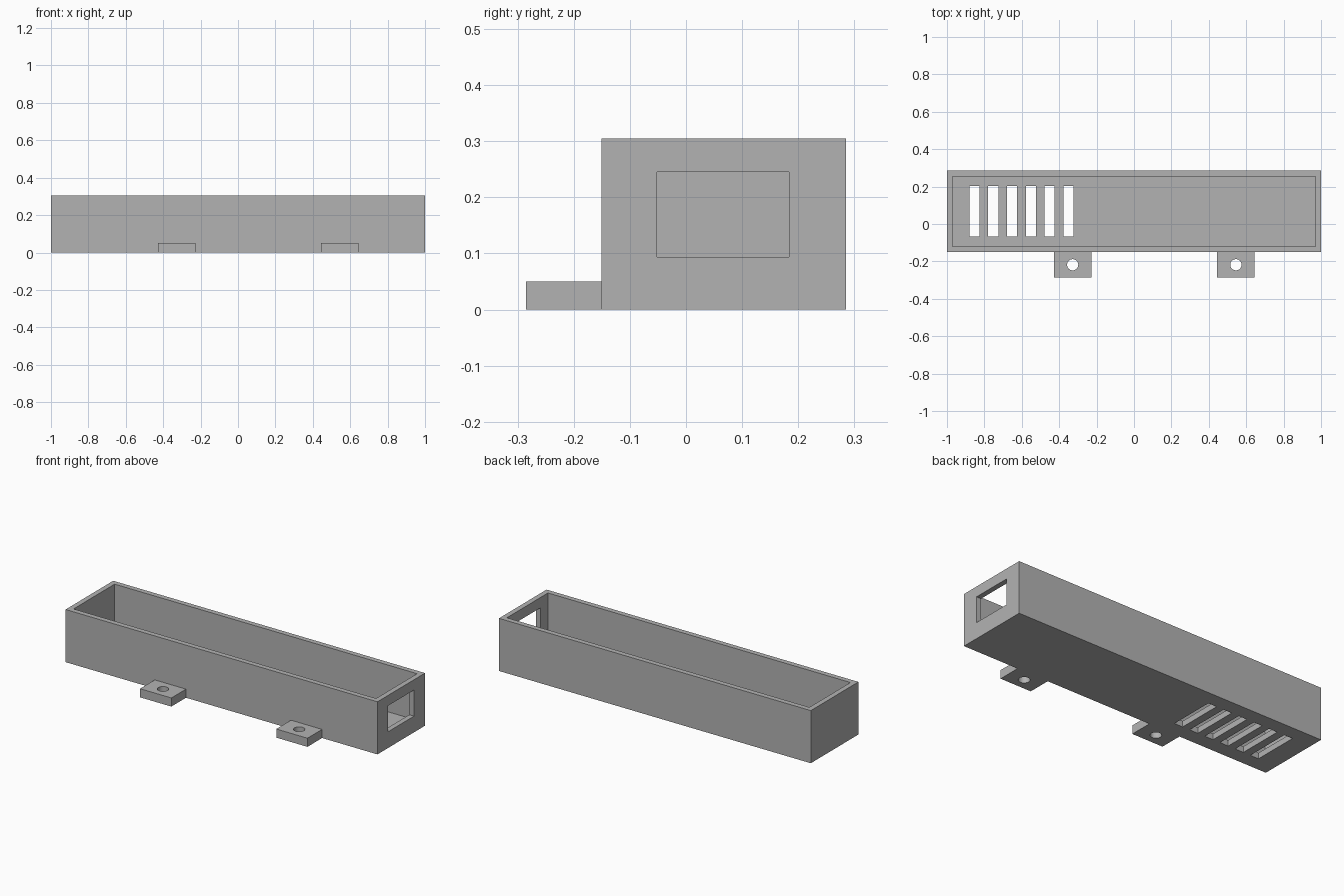
import bpy

default = bpy.data.objects.get("Cube")
if default:
    bpy.data.objects.remove(default, do_unlink=True)

grey = bpy.data.materials.new("plain grey")
grey.use_nodes = True
grey.diffuse_color = (0.45, 0.45, 0.45, 1)
grey.node_tree.nodes["Principled BSDF"].inputs["Base Color"].default_value = grey.diffuse_color


def box(name, x, y, z):
    """Box spanning the given (min, max) ranges."""
    bpy.ops.mesh.primitive_cube_add(size=1)
    ob = bpy.context.object
    ob.name = name
    ob.location = [(r[0] + r[1]) / 2 for r in (x, y, z)]
    ob.scale = [r[1] - r[0] for r in (x, y, z)]
    bpy.ops.object.transform_apply(location=True, rotation=False, scale=True)
    ob.data.materials.append(grey)
    return ob


def cut(target, cutter):
    """Subtract the cutter from the target, then discard it."""
    cutter.hide_render = True
    mod = target.modifiers.new("cut", 'BOOLEAN')
    mod.operation = 'DIFFERENCE'
    mod.solver = 'EXACT'
    mod.object = cutter
    bpy.ops.object.select_all(action='DESELECT')
    target.select_set(True)
    bpy.context.view_layer.objects.active = target
    bpy.ops.object.modifier_apply(modifier=mod.name)
    bpy.data.objects.remove(cutter, do_unlink=True)


FRONT, BACK, TOP = -0.151, 0.285, 0.305
WALL, FLOOR = 0.03, 0.034

# Open tray
tray = box("tray", (-1, 1), (FRONT, BACK), (0, TOP))
cut(tray, box("cavity", (-1 + WALL, 1 - WALL), (FRONT + WALL, BACK - WALL), (FLOOR, 0.5)))

# Rectangular port through the left end wall
cut(tray, box("port", (0.9, 1.1), (-0.052, 0.184), (0.094, 0.245)))

# Row of vent slots through the floor
for i in range(6):
    x = -0.88 + i * 0.1005
    cut(tray, box("slot", (x, x + 0.054), (-0.066, 0.202), (-0.1, 0.1)))

# Mounting tabs with screw holes on the front wall
for name, x in (("right_tab", -0.328), ("left_tab", 0.545)):
    tab = box(name, (x - 0.1, x + 0.1), (-0.285, FRONT), (0, 0.05))
    bpy.ops.mesh.primitive_cylinder_add(vertices=32, radius=0.03, depth=0.3,
                                        location=(x, -0.218, 0))
    hole = bpy.context.object
    hole.data.materials.append(grey)
    cut(tab, hole)
